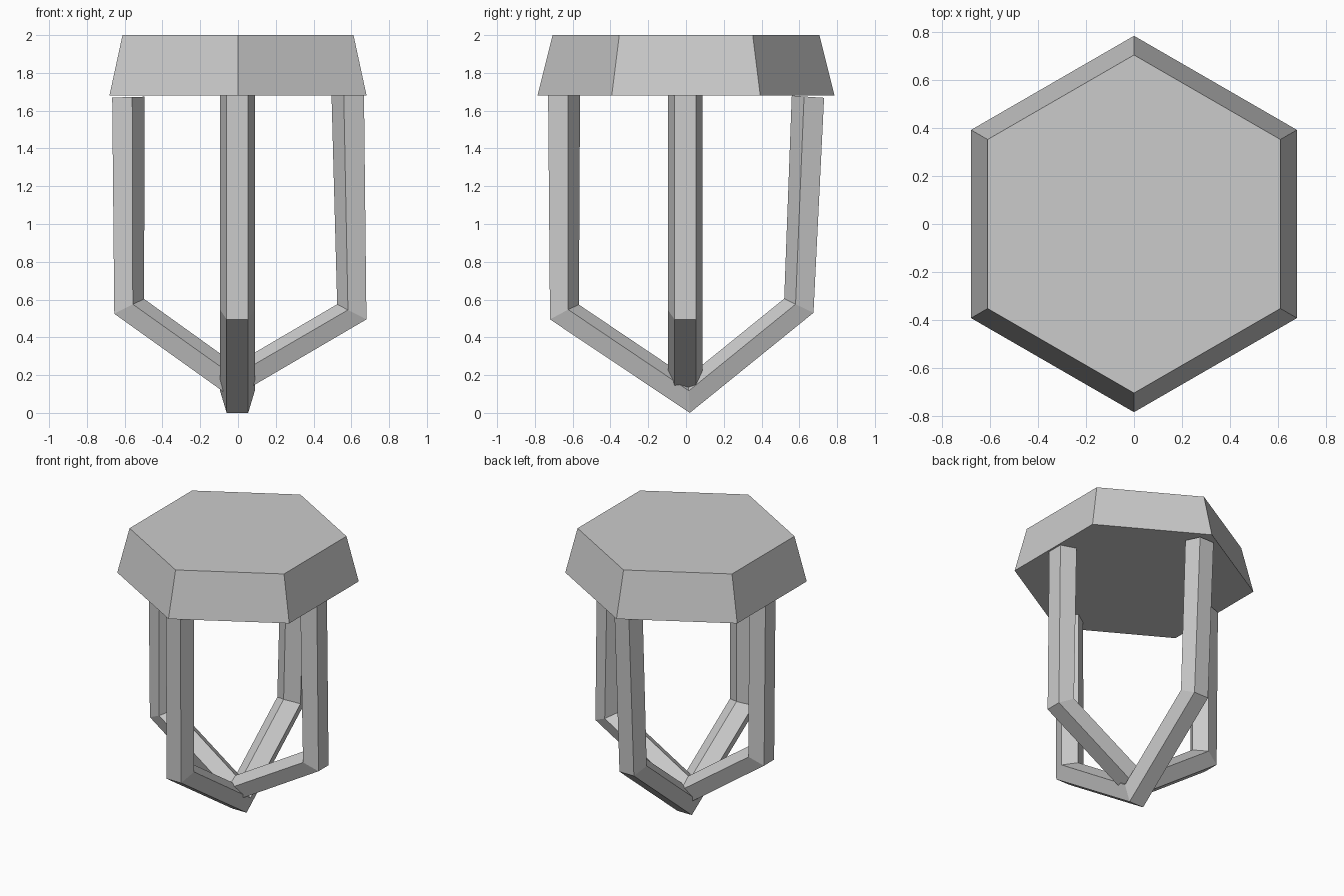
import bpy, bmesh
from math import cos, sin, radians

if "Cube" in bpy.data.objects:
    bpy.data.objects.remove(bpy.data.objects["Cube"])


def make_object(name, rings):
    """Skin a list of equal-sized vertex rings and cap both ends."""
    bm = bmesh.new()
    rows = [[bm.verts.new(p) for p in ring] for ring in rings]
    n = len(rows[0])
    for a, b in zip(rows, rows[1:]):
        for i in range(n):
            j = (i + 1) % n
            bm.faces.new((a[i], a[j], b[j], b[i]))
    bm.faces.new(rows[0])
    bm.faces.new(rows[-1])
    bmesh.ops.recalc_face_normals(bm, faces=bm.faces)
    mesh = bpy.data.meshes.new(name)
    bm.to_mesh(mesh)
    bm.free()
    obj = bpy.data.objects.new(name, mesh)
    bpy.context.collection.objects.link(obj)
    return obj


def hexagon(radius, z):
    return [(radius * cos(radians(30 + 60 * i)), radius * sin(radians(30 + 60 * i)), z)
            for i in range(6)]


def leg_frame(name, stations, along_x, offset):
    """Mitred pentagonal bar; each station gives outer, middle and inner (u, z)."""
    rings = []
    for outer, mid, inner in stations:
        ring = [(outer, -0.057), (outer, 0.057), (mid, 0.092), (inner, 0), (mid, -0.092)]
        if along_x:
            rings.append([(p[0], w + offset, p[1]) for p, w in ring])
        else:
            rings.append([(w + offset, p[0], p[1]) for p, w in ring])
    return make_object(name, rings)


# Tapered hexagonal seat
make_object("seat", [hexagon(0.786, 1.68), hexagon(0.706, 2.0)])

# Left and right legs, joined by a V at the bottom
leg_frame("side_legs", [
    ((-0.666, 1.67), (-0.56, 1.672), (-0.495, 1.674)),
    ((-0.655, 0.525), (-0.557, 0.575), (-0.497, 0.603)),
    ((-0.031, 0.079), (-0.021, 0.194), (-0.016, 0.258)),
    ((0.680, 0.495), (0.582, 0.545), (0.525, 0.575)),
    ((0.667, 1.685), (0.56, 1.685), (0.495, 1.685)),
], True, -0.004)

# Front and back legs, joined by a slightly lower V
leg_frame("front_back_legs", [
    ((-0.73, 1.685), (-0.626, 1.685), (-0.561, 1.685)),
    ((-0.72, 0.495), (-0.624, 0.547), (-0.567, 0.573)),
    ((0.02, 0.0), (0.015, 0.117), (0.005, 0.188)),
    ((0.675, 0.53), (0.58, 0.575), (0.52, 0.605)),
    ((0.731, 1.668), (0.625, 1.675), (0.56, 1.68)),
], False, -0.003)
